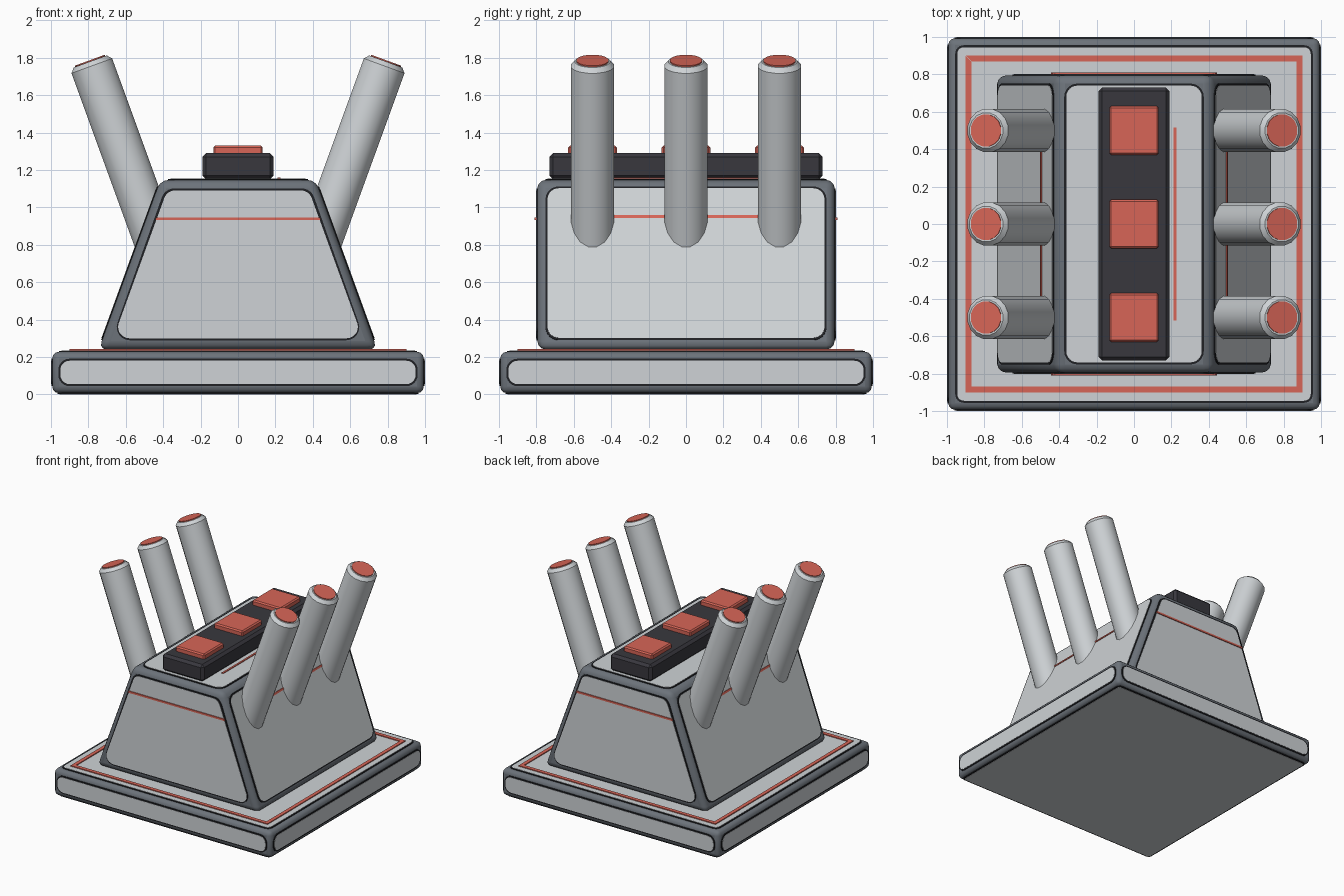
import bpy, bmesh, math
from mathutils import Matrix, Vector

if "Cube" in bpy.data.objects:
    bpy.data.objects.remove(bpy.data.objects["Cube"])

TILT = math.radians(20)
SLOPE = math.tan(TILT)


def material(name, rgb):
    m = bpy.data.materials.new(name)
    m.diffuse_color = (*rgb, 1)
    m.use_nodes = True
    m.node_tree.nodes["Principled BSDF"].inputs["Base Color"].default_value = m.diffuse_color
    return m


LIGHT = material("light_grey", (0.62, 0.65, 0.67))
FRAME = material("slate_grey", (0.15, 0.17, 0.195))
SEAM = material("seam_black", (0.014, 0.015, 0.018))
BLACK = material("charcoal", (0.04, 0.039, 0.048))
RED = material("coral_red", (0.68, 0.13, 0.095))


def finish(name, bm, mat, bevel=0, segments=1, smooth=False):
    bmesh.ops.recalc_face_normals(bm, faces=bm.faces)
    me = bpy.data.meshes.new(name)
    bm.to_mesh(me)
    bm.free()
    me.materials.append(mat)
    ob = bpy.data.objects.new(name, me)
    bpy.context.collection.objects.link(ob)
    if bevel:
        mod = ob.modifiers.new("bevel", 'BEVEL')
        mod.width, mod.segments, mod.limit_method = bevel, segments, 'NONE'
    if smooth:
        bpy.ops.object.select_all(action='DESELECT')
        ob.select_set(True)
        bpy.context.view_layer.objects.active = ob
        bpy.ops.object.shade_smooth_by_angle(angle=math.radians(40))
    return ob


def tapered_box(name, lo, hi, z0, z1, mat, bevel, segments=1, smooth=False, at=(0, 0)):
    """Box with half sizes lo at z0 and hi at z1."""
    bm = bmesh.new()
    rings = [[bm.verts.new((at[0] + sx * h[0], at[1] + sy * h[1], z))
              for sx, sy in ((-1, -1), (1, -1), (1, 1), (-1, 1))]
             for h, z in ((lo, z0), (hi, z1))]
    bm.faces.new(rings[0])
    bm.faces.new(rings[1])
    for i in range(4):
        j = (i + 1) % 4
        bm.faces.new((rings[0][i], rings[0][j], rings[1][j], rings[1][i]))
    return finish(name, bm, mat, bevel, segments, smooth)


def rounded(corners, r, n=6):
    """Convex outline with arcs of radius r at its corners."""
    pts = [Vector(c) for c in corners]
    if r == 0:
        return pts
    out = []
    for i, p in enumerate(pts):
        a = (pts[i - 1] - p).normalized()
        b = (pts[(i + 1) % len(pts)] - p).normalized()
        half = a.angle(b) / 2
        centre = p + (a + b).normalized() * (r / math.sin(half))
        start = p + a * (r / math.tan(half)) - centre
        sweep = math.pi - 2 * half
        for k in range(n + 1):
            t = sweep * k / n
            c, s = math.cos(t), math.sin(t)
            out.append(centre + Vector((start.x * c - start.y * s,
                                        start.x * s + start.y * c)))
    return out


def plate(name, corners, r, z0, z1, mat, M):
    """Thin plate in the local xy plane of M, from height z0 to z1."""
    bm = bmesh.new()
    pts = rounded(corners, r)
    f = bm.faces.new([bm.verts.new(M @ Vector((p.x, p.y, z0))) for p in pts])
    new = bmesh.ops.extrude_face_region(bm, geom=[f])
    verts = [g for g in new["geom"] if isinstance(g, bmesh.types.BMVert)]
    bmesh.ops.translate(bm, verts=verts, vec=M.to_3x3() @ Vector((0, 0, z1 - z0)))
    return finish(name, bm, mat)


def trapezoid(w0, w1, y0, y1):
    return [(-w0, y0), (w0, y0), (w1, y1), (-w1, y1)]


def panel(name, w0, w1, y0, y1, r, M, rim=0.011):
    """Light panel outlined by a dark seam."""
    plate(name + "_seam", trapezoid(w0 + rim, w1 + rim, y0 - rim, y1 + rim),
          r + rim, -0.004, 0.005, SEAM, M)
    plate(name, trapezoid(w0, w1, y0, y1), r, -0.002, 0.007, LIGHT, M)


def turn(deg):
    return Matrix.Rotation(math.radians(deg), 4, 'Z')


def facing(origin, u, v):
    u, v = Vector(u), Vector(v)
    M = Matrix((u, v, u.cross(v))).transposed().to_4x4()
    M.translation = origin
    return M


# Base slab with panels on every side
tapered_box("base_frame", (0.993, 0.993), (0.993, 0.993), 0.007, 0.228, FRAME, 0.035, 3, True)
for k, side in enumerate(("front", "right", "back", "left")):
    M = turn(90 * k) @ facing((0, -0.993, 0), (1, 0, 0), (0, 0, 1))
    panel("base_panel_" + side, 0.95, 0.95, 0.055, 0.18, 0.05, M)
panel("base_top_panel", 0.945, 0.945, -0.945, 0.945, 0.035, Matrix.Translation((0, 0, 0.228)))
panel("base_underside", 0.955, 0.955, -0.955, 0.955, 0.02,
      Matrix.Translation((0, 0, 0.007)) @ Matrix.Rotation(math.pi, 4, 'X'))

# Red trim ring on the base
for k in range(4):
    plate("base_trim", trapezoid(0.9, 0.87, -0.9, -0.87), 0, 0, 0.008, RED,
          turn(90 * k) @ Matrix.Translation((0, 0, 0.234)))

# Sloped body
BZ, TZ, BW, BY = 0.24, 1.147, 0.745, 0.795
tapered_box("body_frame", (BW, BY), (BW - SLOPE * (TZ - BZ), BY), BZ, TZ, FRAME, 0.045, 3, True)
for deg, side in ((0, "front"), (180, "back")):
    M = turn(deg) @ facing((0, -BY, 0), (1, 0, 0), (0, 0, 1))
    panel("body_panel_" + side, 0.667, 0.667 - 0.79 * SLOPE, 0.3, 1.09, 0.06, M)
    plate("stripe_" + side, trapezoid(0.443, 0.437, 0.932, 0.947), 0, 0.005, 0.014, RED, M)
c = math.cos(TILT)
for deg, side in ((0, "right"), (180, "left")):
    M = turn(deg) @ facing((BW, 0, BZ), (0, 1, 0), (-math.sin(TILT), 0, c))
    panel("body_panel_" + side, 0.74, 0.74, 0.06 / c, 0.86 / c, 0.06, M)
    plate("stripe_" + side, trapezoid(0.51, 0.51, 0.7 / c, 0.715 / c), 0, 0.005, 0.012, RED, M)
top = Matrix.Translation((0, 0, TZ))
panel("body_top_panel", 0.362, 0.362, -0.74, 0.74, 0.06, top)
plate("top_stripe", [(0.212, -0.515), (0.227, -0.515), (0.227, 0.515), (0.212, 0.515)],
      0, 0.005, 0.013, RED, top)

# Control bar with three buttons
tapered_box("control_bar", (0.19, 0.73), (0.19, 0.73), 1.15, 1.29, BLACK, 0.02)
for y in (-0.5, 0, 0.5):
    tapered_box("button", (0.132, 0.13), (0.132, 0.13), 1.27, 1.33, RED, 0.01, at=(0, y))


# Slanted tubes with red end caps
def lathe(name, rings, mat, M, n=16):
    bm = bmesh.new()
    loops = [[bm.verts.new(M @ Vector((r * math.cos(2 * math.pi * (i + 0.5) / n),
                                       r * math.sin(2 * math.pi * (i + 0.5) / n), z)))
              for i in range(n)] for r, z in rings]
    for a, b in zip(loops, loops[1:]):
        for i in range(n):
            j = (i + 1) % n
            bm.faces.new((a[i], a[j], b[j], b[i]))
    bm.faces.new(loops[0])
    bm.faces.new(loops[-1])
    return finish(name, bm, mat, smooth=True)


for deg in (0, 180):
    for y in (-0.5, 0, 0.5):
        M = turn(deg) @ Matrix.Translation((0.79, y, 1.78)) @ Matrix.Rotation(TILT, 4, 'Y')
        lathe("tube", [(0.118, -1.15), (0.118, -0.025), (0.096, 0)], LIGHT, M)
        lathe("tube_cap", [(0.087, -0.002), (0.087, 0.007)], RED, M)
